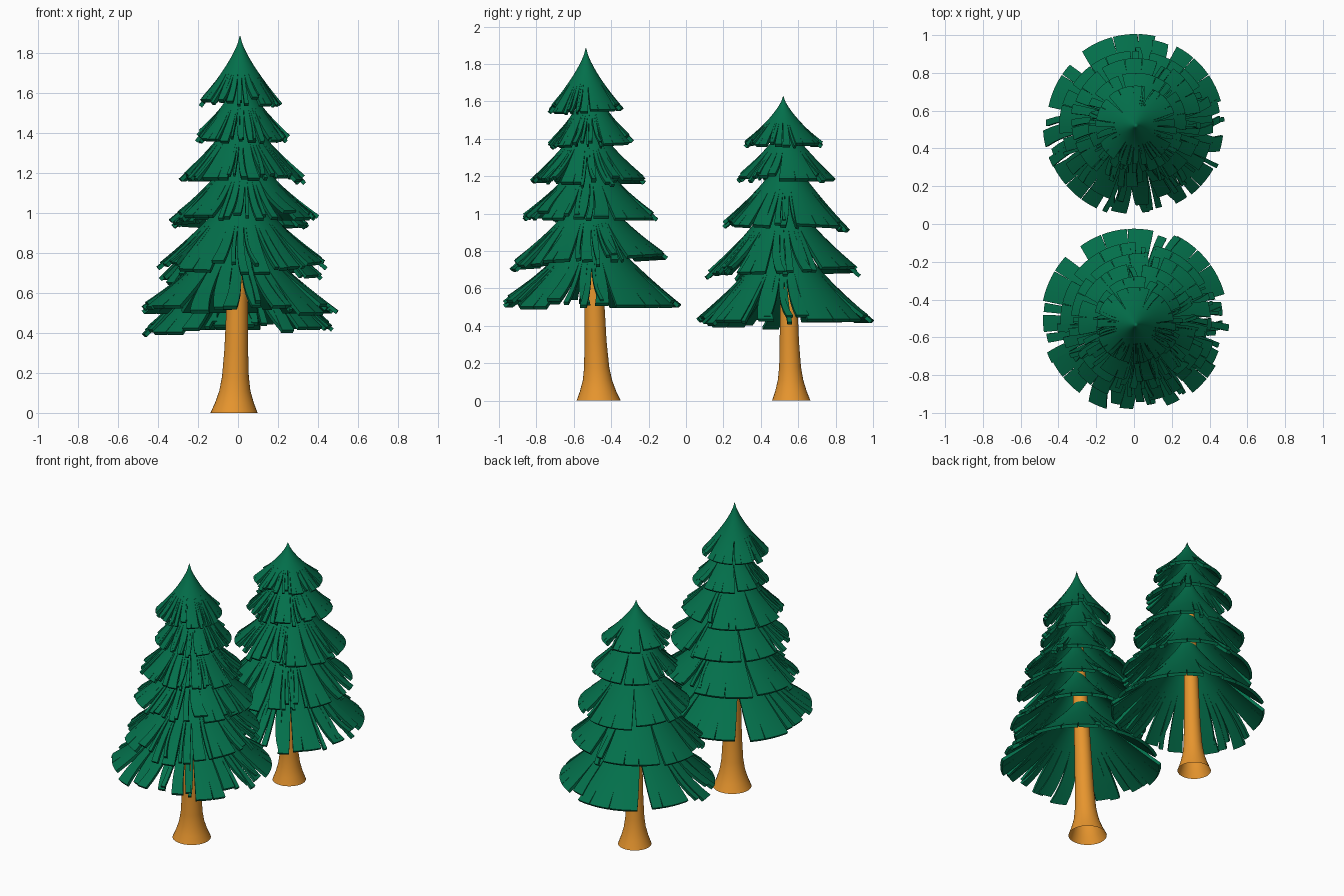
import bpy, bmesh, math, random

random.seed(7)
cube = bpy.data.objects.get("Cube")
if cube:
    bpy.data.objects.remove(cube)


def material(name, rgb):
    m = bpy.data.materials.new(name)
    m.use_nodes = True
    m.diffuse_color = (*rgb, 1)
    bsdf = m.node_tree.nodes["Principled BSDF"]
    bsdf.inputs["Base Color"].default_value = (*rgb, 1)
    bsdf.inputs["Roughness"].default_value = 0.8
    return m


GREEN = material("pine green", (0.001, 0.16, 0.07))
BARK = material("warm bark", (0.82, 0.31, 0.028))


def finish(bm, name, mat, thickness=0, angle=35):
    mesh = bpy.data.meshes.new(name)
    bm.to_mesh(mesh)
    bm.free()
    mesh.materials.append(mat)
    obj = bpy.data.objects.new(name, mesh)
    bpy.context.collection.objects.link(obj)
    bpy.ops.object.select_all(action="DESELECT")
    obj.select_set(True)
    bpy.context.view_layer.objects.active = obj
    if thickness:
        mod = obj.modifiers.new("thickness", "SOLIDIFY")
        mod.thickness = thickness
        mod.offset = -1
        bpy.ops.object.modifier_apply(modifier=mod.name)
    bpy.ops.object.shade_smooth_by_angle(angle=math.radians(angle))


# Wide fans of foliage (start, end in degrees); thin needles fill the rest
FANS = [(15, 63), (77, 126), (138, 169), (206, 234), (308, 331)]
WEDGE_FAN = 138  # an open wedge, without needles, comes before this fan


def blade_layout(wedge):
    """Blades as [start, end, (left cut, gap), (right cut, gap), length, lift, twist]."""
    blades = []
    needle_start = FANS[-1][1] - 360
    for start, end in FANS:
        if start == WEDGE_FAN:
            half = (start - needle_start) / 2
            start -= half
            left = (0.5, half * wedge)
            blades[-1][1], blades[-1][3] = start, left
        else:
            # needles between the previous fan and this one
            a, left = needle_start, (0.5, 0.6)
            while start - a > 2.5:
                b = min(a + random.choice((4, 6, 8, 13)) * random.uniform(0.85, 1.15), start)
                if start - b < 3:
                    b = start
                gap = min(1.4, (b - a) * random.uniform(0.08, 0.22))
                blades.append([a, b, (0.5, gap), (0.5, gap), random.uniform(0.94, 1.04),
                               random.uniform(-0.02, 0.02), random.uniform(-5, 7)])
                a = b
        # one fan with a few shallow notches in its rim
        n = max(2, round((end - start) / 16))
        cuts = [start] + [start + (end - start) * (i + random.uniform(-0.3, 0.3)) / n
                          for i in range(1, n)] + [end]
        length, lift = random.uniform(0.98, 1.03), random.uniform(-0.015, 0.015)
        for i in range(n):
            notch = (0.87, 0.3)
            blades.append([cuts[i], cuts[i + 1], left if i == 0 else notch,
                           (0.5, 0.6) if i == n - 1 else notch, length, lift, 0])
        needle_start = end
    return blades


def foliage_tier(name, center, top, rim, radius, tilt, wedge, turn):
    bm = bmesh.new()
    rows = 12
    for a, b, left, right, length, lift, twist in blade_layout(wedge):
        cols = max(2, math.ceil((b - a) / 5))
        grid = []
        for j in range(rows + 1):
            t = (j / rows) ** 1.15
            f = max(0, t - 0.5) * 2

            def gap(side):
                return side[1] * (max(0, t - side[0]) / (1 - side[0])) ** 0.6

            lo, hi = a + gap(left), b - gap(right)
            r = t + (length - 1) * f
            z = top - (top - rim) * r ** 0.71 + lift * f
            row = []
            for i in range(cols + 1):
                ang = math.radians(lo + (hi - lo) * i / cols + twist * f * f + turn)
                dx, dy = radius * r * math.cos(ang), radius * r * math.sin(ang)
                row.append(bm.verts.new((center[0] + dx, center[1] + dy, z + tilt * dy)))
            grid.append(row)
        for j in range(rows):
            for i in range(cols):
                bm.faces.new((grid[j][i], grid[j + 1][i], grid[j + 1][i + 1], grid[j][i + 1]))
    bmesh.ops.remove_doubles(bm, verts=bm.verts, dist=0.0003)
    finish(bm, name, GREEN, 0.02)


def trunk(name, rings, sides=32):
    """Flared, slightly leaning tube from (height, radius, x, y) rings."""
    bm = bmesh.new()
    loops = []
    for z, r, cx, cy in rings:
        loops.append([bm.verts.new((cx + r * math.cos(k * math.tau / sides),
                                    cy + r * math.sin(k * math.tau / sides), z))
                      for k in range(sides)])
    for low, high in zip(loops, loops[1:]):
        for k in range(sides):
            n = (k + 1) % sides
            bm.faces.new((low[k], low[n], high[n], high[k]))
    bm.faces.new(loops[-1])
    finish(bm, name, BARK)


# Trunk flare shared by both trees: height, radius, lean toward the crown
FLARE = [(0, 0.118, 0), (0.05, 0.097, 0.06), (0.11, 0.078, 0.12), (0.18, 0.067, 0.2),
         (0.32, 0.059, 0.32), (0.55, 0.053, 0.45), (1.0, 0.044, 0.75)]

# Trees: foot, crown centre, trunk scale, trunk top, tiers of (x, y, top, rim, radius, tilt)
TREES = {
    "tall_tree": ((-0.02, -0.467), (0.015, -0.52), 1.0, 1.7, [
        (0.01, -0.535, 1.89, 1.56, 0.205, 0), (0.02, -0.51, 1.73, 1.38, 0.23, 0.05),
        (0.02, -0.525, 1.58, 1.18, 0.31, 0), (0.03, -0.515, 1.40, 0.98, 0.365, 0),
        (0.02, -0.515, 1.22, 0.75, 0.415, 0.06), (0.0, -0.505, 1.03, 0.525, 0.485, 0)]),
    "short_tree": ((-0.01, 0.563), (0.01, 0.53), 0.87, 1.45, [
        (0.01, 0.52, 1.63, 1.38, 0.21, 0), (0.01, 0.535, 1.52, 1.2, 0.26, 0),
        (0.01, 0.54, 1.38, 0.94, 0.34, -0.05), (0.01, 0.515, 1.21, 0.69, 0.405, 0.03),
        (0.01, 0.525, 1.01, 0.425, 0.475, 0)]),
}

for tree, (foot, crown, scale, trunk_top, tiers) in TREES.items():
    rings = [(z, r * scale, foot[0] + (crown[0] - foot[0]) * k, foot[1] + (crown[1] - foot[1]) * k)
             for z, r, k in FLARE] + [(trunk_top, 0.012, *crown)]
    trunk(tree + "_trunk", rings)
    for i, (x, y, top, rim, radius, tilt) in enumerate(tiers):
        lowest = i == len(tiers) - 1
        foliage_tier(f"{tree}_foliage_{i + 1}", (x, y), top, rim, radius, tilt,
                     0.95 if lowest else 0.4, 0 if lowest else random.uniform(-25, 25))
